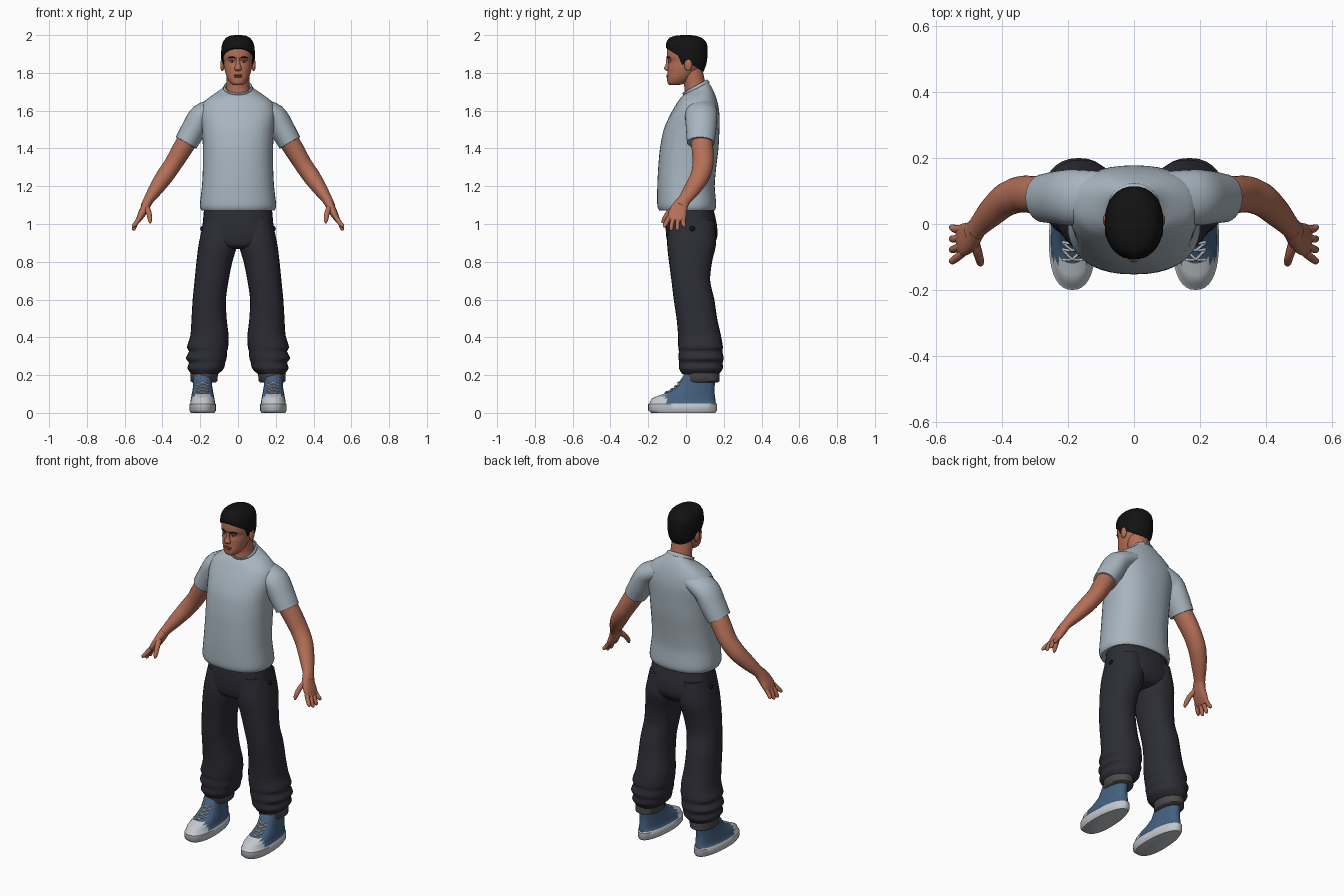
import bpy, bmesh
from math import sin, cos, pi, copysign, atan2
from mathutils import Vector, Matrix

cube = bpy.data.objects.get("Cube")
if cube:
    bpy.data.objects.remove(cube)


def material(name, r, g, b):
    m = bpy.data.materials.new(name)
    m.use_nodes = True
    m.diffuse_color = (r, g, b, 1)
    bsdf = next(nd for nd in m.node_tree.nodes if nd.type == 'BSDF_PRINCIPLED')
    bsdf.inputs["Base Color"].default_value = (r, g, b, 1)
    bsdf.inputs["Roughness"].default_value = 0.8
    return m


SKIN = material("skin", .46, .16, .095)
LIP = material("lip", .32, .09, .06)
HAIR = material("black hair", .006, .006, .006)
SHIRT = material("pale grey shirt", .39, .46, .52)
PANTS = material("dark trousers", .026, .026, .036)
CUFF = material("grey cuff", .07, .07, .07)
BLUE = material("blue canvas", .058, .118, .215)
WHITE = material("white rubber", .55, .58, .61)


def finish(bm, name, mats, mirror=False, rule=None):
    """Turn a bmesh into a smooth object, colouring faces by rule."""
    bmesh.ops.recalc_face_normals(bm, faces=bm.faces[:])
    for f in bm.faces:
        f.smooth = True
        if rule:
            f.material_index = rule(f.calc_center_median())
    for e in bm.edges:
        e.smooth = e.calc_face_angle(0) < 0.9
    me = bpy.data.meshes.new(name)
    bm.to_mesh(me)
    bm.free()
    for m in mats:
        me.materials.append(m)
    ob = bpy.data.objects.new(name, me)
    bpy.context.collection.objects.link(ob)
    if mirror:
        ob.modifiers.new("Mirror", 'MIRROR')
    return ob


def spline(rings, steps):
    """Smoothly fill in rings between the given ones."""
    r = [Vector(tuple(q) + (0,) * (6 - len(q))) for q in rings]
    out = []
    for i in range(len(r) - 1):
        a, b = r[i], r[i + 1]
        ta = (b - r[max(i - 1, 0)]) * .4
        tb = (r[min(i + 2, len(r) - 1)] - a) * .4
        for k in range(steps):
            t = k / steps
            u = 1 - t
            out.append(a * (u * u * (1 + 2 * t)) + ta * (t * u * u)
                       + b * (t * t * (3 - 2 * t)) - tb * (t * t * u))
    return out + [r[-1]]


def loft(rings, path=False, p=2.0, taper=0.0, n=28, steps=4):
    """Skin rings (x, y, z, rx, ry, tilt), level or square to their path."""
    rs = spline(rings, steps) if steps > 1 else spline(rings, 1)
    bm = bmesh.new()
    loops = []
    for i, q in enumerate(rs):
        c = Vector(q[:3])
        u, v = Vector((1, 0, 0)), Vector((0, 1, 0))
        if path:
            t = Vector(rs[min(i + 1, len(rs) - 1)][:3]) - Vector(rs[max(i - 1, 0)][:3])
            t.normalize()
            u = v.cross(t).normalized()
            v = t.cross(u)
        loop = []
        for k in range(n):
            a = 2 * pi * k / n
            x = copysign(abs(cos(a)) ** (2 / p), cos(a)) * (1 - taper * sin(a))
            y = copysign(abs(sin(a)) ** (2 / p), sin(a))
            loop.append(bm.verts.new(c + u * q[3] * x + v * q[4] * y + Vector((0, 0, q[5] * y))))
        loops.append(loop)
    for a, b in zip(loops, loops[1:]):
        for k in range(n):
            bm.faces.new((a[k], a[(k + 1) % n], b[(k + 1) % n], b[k]))
    bm.faces.new(loops[0])
    bm.faces.new(loops[-1])
    return bm


def span(z, front, back, w, x=0, tilt=0):
    return (x, (front + back) / 2, z, w, (back - front) / 2, tilt)


def leg_ring(z, inner, outer, front, back):
    return span(z, front, back, (outer - inner) / 2, (inner + outer) / 2)


def blob(name, mat, loc, size, mirror=False):
    bm = bmesh.new()
    bmesh.ops.create_uvsphere(bm, u_segments=16, v_segments=10, radius=1,
                              matrix=Matrix.Translation(loc) @ Matrix.Diagonal((*size, 1)))
    return finish(bm, name, [mat], mirror)


# Shirt: body, sleeves and collar
body = [span(1.072, -.142, .152, .193), span(1.1, -.152, .16, .202), span(1.2, -.152, .152, .191),
        span(1.3, -.147, .16, .186), span(1.4, -.138, .172, .186), span(1.5, -.118, .177, .19),
        span(1.58, -.083, .177, .198), span(1.64, -.048, .168, .185),
        span(1.68, -.028, .152, .138, 0, .01), span(1.705, -.018, .132, .094, 0, .025),
        span(1.72, -.008, .115, .07, 0, .034)]
finish(loft(body, p=2.35, n=40), "shirt_body", [SHIRT])
sleeve = [(.1, .08, 1.62, .05, .08), (.19, .08, 1.575, .064, .085),
          (.235, .08, 1.50, .066, .08), (.275, .078, 1.43, .062, .073)]
finish(loft(sleeve, path=True), "sleeve", [SHIRT], True)
tilt = atan2(.035, .062)
collar = [(.071 * cos(2 * pi * k / 32), .053 + .063 * sin(2 * pi * k / 32),
           1.721 + .034 * sin(2 * pi * k / 32)) for k in range(33)]
bm = bmesh.new()
band = []
for x, y, z in collar[:-1]:
    out = Vector((x, y - .053, 0)).normalized()
    up = Vector((0, -sin(tilt), cos(tilt)))
    band.append([bm.verts.new(Vector((x, y, z)) + out * (.007 * cos(a)) + up * (.011 * sin(a)))
                 for a in (k * pi / 4 for k in range(8))])
for i in range(32):
    a, b = band[i], band[(i + 1) % 32]
    for k in range(8):
        bm.faces.new((a[k], a[(k + 1) % 8], b[(k + 1) % 8], b[k]))
finish(bm, "collar", [SHIRT])

# Arms and hands
arm = [(.25, .08, 1.47, .054, .058), (.30, .088, 1.39, .052, .057), (.345, .09, 1.315, .047, .055),
       (.39, .073, 1.25, .046, .051), (.435, .033, 1.185, .038, .044),
       (.473, -.008, 1.128, .027, .034), (.49, -.03, 1.095, .025, .038)]
finish(loft(arm, path=True), "arm", [SKIN], True)
palm = [(.478, -.015, 1.12, .025, .034), (.495, -.037, 1.08, .023, .044),
        (.514, -.047, 1.045, .019, .049), (.53, -.05, 1.015, .012, .044)]
finish(loft(palm, path=True, p=2.4), "palm", [SKIN], True)
fingers = [("index", -.088, -.113, .982), ("middle", -.062, -.078, .965),
           ("ring", -.037, -.045, .966), ("little", -.013, -.01, .983)]
for label, y0, y1, tip in fingers:
    finger = [(.518, y0, 1.035, .012, .012), (.54, (y0 + y1) / 2 - .004, 1.005, .012, .012),
              (.552, y1, tip + .008, .010, .010), (.553, y1, tip, .004, .004)]
    finish(loft(finger, path=True, n=10, steps=3), label + "_finger", [SKIN], True)
thumb = [(.485, -.055, 1.09, .016, .018), (.472, -.092, 1.06, .014, .014),
         (.466, -.116, 1.025, .012, .012), (.465, -.124, 1.005, .005, .005)]
finish(loft(thumb, path=True, n=10, steps=3), "thumb", [SKIN], True)

# Neck and head
neck = [(0, .055, 1.66, .075, .07), (0, .05, 1.72, .062, .058), (0, .035, 1.79, .06, .058),
        (0, .03, 1.83, .058, .055)]
finish(loft(neck), "neck", [SKIN])
head = [span(1.735, -.085, -.045, .018), span(1.744, -.097, -.005, .038),
        span(1.77, -.1, .03, .056), span(1.80, -.098, .06, .067), span(1.83, -.097, .085, .074),
        span(1.86, -.092, .098, .078), span(1.885, -.101, .1, .08), span(1.92, -.1, .1, .079),
        span(1.95, -.09, .095, .073), span(1.975, -.065, .07, .053), span(1.985, -.03, .03, .02)]
finish(loft(head, p=2.2, n=36), "head", [SKIN])
nose = [span(1.878, -.104, -.09, .009), span(1.845, -.108, -.085, .012),
        span(1.825, -.117, -.08, .018), span(1.814, -.11, -.08, .017), span(1.81, -.1, -.08, .01)]
finish(loft(nose, n=14), "nose", [SKIN])
blob("ear", SKIN, (.083, .012, 1.842), (.011, .021, .033), True)
blob("eye", WHITE, (.031, -.083, 1.86), (.013, .008, .005), True)
blob("iris", HAIR, (.031, -.088, 1.86), (.005, .005, .005), True)
blob("eyelid", SKIN, (.031, -.083, 1.866), (.017, .010, .005), True)
blob("upper_lip", LIP, (0, -.095, 1.788), (.025, .009, .005))
blob("lower_lip", LIP, (0, -.096, 1.779), (.021, .009, .005))
brow = [(.014, -.1, 1.878, .003, .003), (.032, -.098, 1.884, .004, .004),
        (.052, -.083, 1.879, .002, .003)]
finish(loft(brow, path=True, n=8), "eyebrow", [HAIR], True)

# Hair: a fuller shell trimmed along a sloping hairline
hair = [span(1.76, -.06, .075, .06), span(1.80, -.09, .09, .074), span(1.84, -.1, .106, .085),
        span(1.88, -.106, .113, .089), span(1.93, -.107, .114, .088), span(1.96, -.104, .108, .081),
        span(1.985, -.088, .085, .064), span(1.997, -.055, .05, .038), span(2.0, -.02, .02, .014)]
bm = loft(hair, p=2.2, n=36)
cut = bmesh.ops.bisect_plane(bm, geom=bm.verts[:] + bm.edges[:] + bm.faces[:],
                             plane_co=(0, -.1, 1.928), plane_no=(0, .64, 1), clear_inner=True)
rim = [g for g in cut["geom_cut"] if isinstance(g, bmesh.types.BMEdge)]
bmesh.ops.holes_fill(bm, edges=rim, sides=0)
finish(bm, "hair", [HAIR])
sideburn = [span(1.9, -.045, .0, .008, .080), span(1.87, -.032, .0, .007, .078),
            span(1.845, -.02, -.002, .005, .075)]
finish(loft(sideburn, n=12), "sideburn", [HAIR], True)

# Trousers: seat, legs, rolled cuffs and side studs
seat = [span(1.1, -.1, .14, .178), span(1.0, -.108, .163, .187), span(.93, -.104, .165, .19),
        span(.885, -.09, .14, .16), span(.868, -.05, .1, .1)]
finish(loft(seat, p=2.3, n=36), "trouser_seat", [PANTS])
leg = [leg_ring(1.02, .02, .18, -.09, .15), leg_ring(.9, .004, .207, -.1, .16),
       leg_ring(.8, .03, .22, -.09, .138), leg_ring(.7, .05, .23, -.077, .128),
       leg_ring(.6, .064, .24, -.065, .15), leg_ring(.5, .06, .246, -.05, .165),
       leg_ring(.41, .05, .252, -.042, .185), leg_ring(.35, .052, .27, -.041, .195),
       leg_ring(.325, .058, .26, -.038, .192), leg_ring(.29, .06, .276, -.04, .2),
       leg_ring(.265, .068, .26, -.036, .194), leg_ring(.235, .075, .268, -.037, .195),
       leg_ring(.205, .105, .245, -.02, .175)]
finish(loft(leg, p=2.25), "trouser_leg", [PANTS], True)
cuff = [leg_ring(.162, .118, .243, -.003, .168), leg_ring(.168, .11, .251, -.012, .178),
        leg_ring(.212, .105, .253, -.014, .178), leg_ring(.218, .115, .243, -.005, .17)]
finish(loft(cuff, steps=1), "trouser_cuff", [CUFF], True)
blob("side_stud", HAIR, (.188, .033, .975), (.012, .015, .015), True)

# Shoes: sole, toe cap and canvas upper in one shell
FOOT = .187
shoe = [span(0, -.185, .155, .062, FOOT), span(.014, -.2, .165, .07, FOOT),
        span(.046, -.2, .165, .07, FOOT), span(.05, -.194, .158, .065, FOOT),
        span(.075, -.182, .155, .062, FOOT), span(.088, -.155, .153, .059, FOOT),
        span(.1, -.12, .152, .057, FOOT), span(.115, -.088, .15, .054, FOOT),
        span(.14, -.052, .152, .05, FOOT), span(.2, -.012, .155, .05, FOOT)]
finish(loft(shoe, p=2.3, taper=.15, n=40, steps=1), "shoe", [BLUE, WHITE], True,
       lambda c: int(c.z < .05 or (c.y < -.11 and c.z < .1)))

# Crossed laces up the front of each shoe
eyelets = [(-.12, .1), (-.088, .116), (-.066, .131), (-.046, .147), (-.034, .166)]
for (y0, z0), (y1, z1) in zip(eyelets, eyelets[1:]):
    for s in (-1, 1):
        lace = [(FOOT - s * .03, y0 + .012, z0 + .001, .004, .004),
                (FOOT, (y0 + y1) / 2 - .003, (z0 + z1) / 2 + .002, .004, .004),
                (FOOT + s * .03, y1 + .012, z1 + .001, .004, .004)]
        finish(loft(lace, path=True, n=8, steps=3), "shoe_lace", [WHITE], True)
